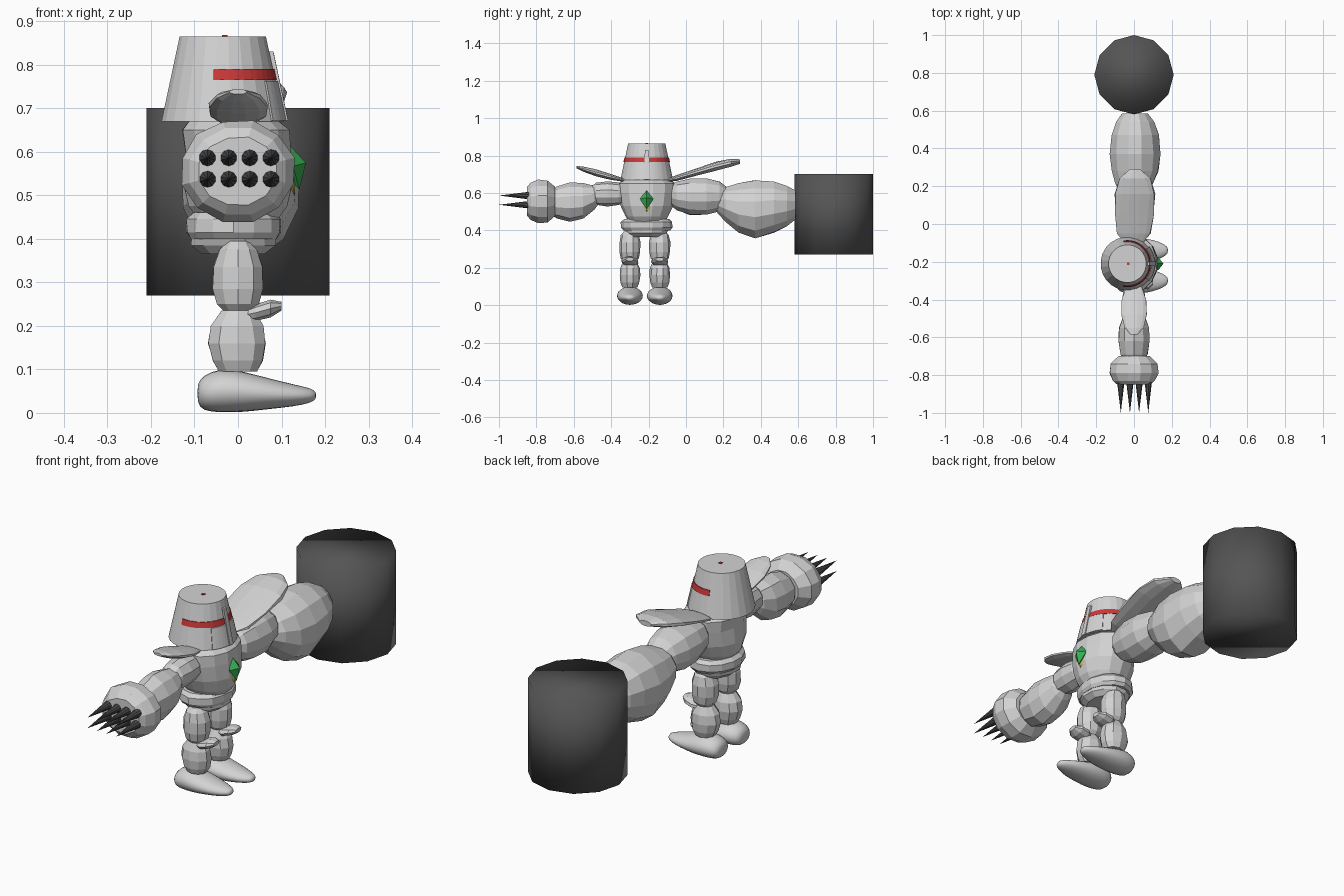
import bpy, bmesh, math, random
from mathutils import Vector

random.seed(4)
CY = -0.21  # body centre line


def material(name, rgb):
    m = bpy.data.materials.new(name)
    m.diffuse_color = (*rgb, 1)
    return m


STONE = material("light grey", (0.65, 0.65, 0.65))
DARK = material("dark grey", (0.09, 0.09, 0.09))
SPIKE = material("spike grey", (0.075, 0.075, 0.08))
RED = material("red", (0.6, 0.04, 0.04))
GREEN = material("green", (0.04, 0.42, 0.09))
GOLD = material("gold", (0.55, 0.46, 0.1))


def finish(name, bm, mat, smooth=False):
    bmesh.ops.recalc_face_normals(bm, faces=bm.faces[:])
    for f in bm.faces:
        f.smooth = smooth
    me = bpy.data.meshes.new(name)
    bm.to_mesh(me)
    bm.free()
    me.materials.append(mat)
    ob = bpy.data.objects.new(name, me)
    bpy.context.collection.objects.link(ob)
    return ob


def loft(name, axis, stations, n=10, jitter=0.03, mat=STONE, smooth=False):
    """Rings along an axis; station = (position, centre a, centre b, radius a, radius b)."""
    bm = bmesh.new()
    rings = []
    for t, ca, cb, ra, rb in stations:
        ring = []
        for i in range(n):
            a = 2 * math.pi * (i + 0.5) / n
            k = 1 + random.uniform(-jitter, jitter)
            p, q = ca + ra * k * math.cos(a), cb + rb * k * math.sin(a)
            co = {"x": (t, p, q), "y": (p, t, q), "z": (p, q, t)}[axis]
            ring.append(bm.verts.new(co))
        rings.append(ring)
    for r0, r1 in zip(rings, rings[1:]):
        for i in range(n):
            j = (i + 1) % n
            bm.faces.new((r0[i], r0[j], r1[j], r1[i]))
    bm.faces.new(rings[0])
    bm.faces.new(rings[-1])
    return finish(name, bm, mat, smooth)


def head_radius(z):
    return 0.142 - (z - 0.67) / 0.195 * 0.042


def head_arc(name, a0, a1, z0, z1, out, mat, steps=12):
    """Curved plate lying on the tapered head."""
    bm = bmesh.new()
    rows = []
    for i in range(steps + 1):
        a = math.radians(a0 + (a1 - a0) * i / steps)
        row = []
        for z, d in ((z0, -0.01), (z1, -0.01), (z1, out), (z0, out)):
            r = head_radius(z) + d
            row.append(bm.verts.new((-0.035 + r * math.cos(a), CY + r * math.sin(a), z)))
        rows.append(row)
    for r0, r1 in zip(rows, rows[1:]):
        for k in range(4):
            bm.faces.new((r0[k], r0[(k + 1) % 4], r1[(k + 1) % 4], r1[k]))
    bm.faces.new(rows[0])
    bm.faces.new(rows[-1])
    return finish(name, bm, mat)


def diamond(name, centre, sx, sy, sz, tilt, mat):
    """Octahedron leaning around the y axis."""
    bm = bmesh.new()
    v = [Vector(c) for c in ((sx, 0, 0), (-sx, 0, 0), (0, sy, 0), (0, -sy, 0), (0, 0, sz), (0, 0, -sz))]
    for p in v:
        bm.verts.new(p)
    bm.verts.ensure_lookup_table()
    for x in (0, 1):
        for y in (2, 3):
            for z in (4, 5):
                bm.faces.new([bm.verts[i] for i in (x, y, z)])
    ob = finish(name, bm, mat)
    ob.location = centre
    ob.rotation_euler = (0, tilt, 0)
    return ob


# Head, eye slit, face plate, nose guard and crown mark
loft("head", "z", [(0.67, -0.035, CY, 0.142, 0.142), (0.865, -0.035, CY, 0.1, 0.1)], 24, 0)
head_arc("eye_slit", -100, 100, 0.765, 0.79, 0.003, RED, 24)
head_arc("face_plate", -38, 38, 0.672, 0.763, 0.005, STONE)
head_arc("nose_guard", -5, 5, 0.672, 0.83, 0.009, STONE, 2)
loft("crown_mark", "z", [(0.86, -0.03, CY, 0.009, 0.009), (0.868, -0.03, CY, 0.009, 0.009)], 4, 0, RED)

# Torso, belt and pelvis
loft("torso", "z", [(0.44, 0, CY, 0.09, 0.095), (0.475, 0, CY, 0.115, 0.115), (0.53, 0, CY, 0.13, 0.14),
                    (0.6, 0, CY, 0.125, 0.155), (0.65, -0.005, CY, 0.125, 0.155),
                    (0.675, -0.01, CY, 0.1, 0.12)], 14, 0.015)
loft("belt", "z", [(0.4, -0.01, CY, 0.1, 0.125), (0.415, -0.01, CY, 0.11, 0.137),
                   (0.445, -0.01, CY, 0.11, 0.137), (0.46, -0.01, CY, 0.095, 0.12)], 14, 0.02)
loft("pelvis", "z", [(0.365, -0.01, CY, 0.075, 0.09), (0.385, -0.01, CY, 0.1, 0.11),
                     (0.41, -0.01, CY, 0.1, 0.12)], 12, 0.02)

# Chest jewel on a gold backing
diamond("jewel_backing", (0.116, CY, 0.568), 0.018, 0.046, 0.072, -0.2, GOLD)
diamond("jewel", (0.127, CY, 0.567), 0.03, 0.036, 0.056, -0.25, GREEN)

# Legs
for side, y in (("right", -0.30), ("left", -0.14)):
    loft(side + "_thigh", "z", [(0.23, 0, y, 0.03, 0.03), (0.25, 0, y, 0.05, 0.048), (0.285, 0, y, 0.06, 0.055),
                                (0.335, 0, y, 0.06, 0.056), (0.375, 0, y, 0.045, 0.048),
                                (0.395, 0, y, 0.025, 0.03)], 10)
    loft(side + "_shin", "z", [(0.095, 0, y, 0.045, 0.04), (0.12, 0, y, 0.06, 0.05), (0.16, -0.002, y, 0.07, 0.055),
                               (0.2, -0.002, y, 0.062, 0.052), (0.235, 0, y, 0.04, 0.035)], 10)
    loft(side + "_knee_pad", "x", [(0.015, y, 0.225, 0.03, 0.012), (0.04, y, 0.23, 0.046, 0.02),
                                   (0.075, y, 0.24, 0.045, 0.02), (0.1, y, 0.245, 0.022, 0.01)], 9, 0.06)
    foot = loft(side + "_foot", "x", [(-0.094, y, 0.045, 0.03, 0.022), (-0.082, y, 0.045, 0.058, 0.042),
                                      (-0.04, y, 0.052, 0.071, 0.053), (0.01, y, 0.049, 0.073, 0.049),
                                      (0.07, y, 0.044, 0.066, 0.037), (0.13, y, 0.04, 0.05, 0.026),
                                      (0.17, y, 0.04, 0.028, 0.017), (0.18, y, 0.04, 0.012, 0.008)],
                12, 0.015, STONE, True)
    foot.modifiers.new("rounding", "SUBSURF").levels = 1

# Big left arm with its drum
loft("left_upper_arm", "y", [(-0.09, 0, 0.59, 0.05, 0.05), (-0.05, 0, 0.585, 0.085, 0.08),
                             (0.02, 0, 0.58, 0.1, 0.1), (0.11, 0, 0.58, 0.1, 0.1),
                             (0.18, 0, 0.58, 0.08, 0.082), (0.23, 0, 0.575, 0.05, 0.05)], 12)
loft("left_forearm", "y", [(0.16, 0, 0.55, 0.055, 0.05), (0.21, 0, 0.54, 0.1, 0.095), (0.28, 0.005, 0.52, 0.128, 0.135),
                           (0.37, 0.005, 0.512, 0.137, 0.158), (0.47, 0.005, 0.525, 0.13, 0.14),
                           (0.54, 0.005, 0.53, 0.105, 0.11), (0.585, 0.005, 0.535, 0.07, 0.08)], 12, 0.025)
bpy.ops.mesh.primitive_cylinder_add(vertices=12, radius=0.21, depth=0.43, location=(0, 0.79, 0.485))
drum = bpy.context.object
drum.name = "drum_hand"
drum.data.materials.append(DARK)
bpy.ops.object.shade_smooth()

# Right arm with spiked fist
loft("right_upper_arm", "y", [(-0.52, 0, 0.59, 0.03, 0.035), (-0.48, 0, 0.595, 0.058, 0.06),
                              (-0.42, 0, 0.595, 0.065, 0.066), (-0.36, 0, 0.595, 0.06, 0.06),
                              (-0.32, 0, 0.595, 0.04, 0.045)], 10)
loft("right_forearm", "y", [(-0.73, 0, 0.55, 0.055, 0.06), (-0.69, 0, 0.55, 0.075, 0.085),
                            (-0.62, 0, 0.55, 0.086, 0.104), (-0.55, 0, 0.555, 0.083, 0.095),
                            (-0.49, 0, 0.575, 0.06, 0.065), (-0.465, 0, 0.58, 0.03, 0.035)], 10)
loft("right_fist", "y", [(-0.85, 0, 0.555, 0.092, 0.08), (-0.83, 0, 0.555, 0.115, 0.103),
                         (-0.79, 0, 0.555, 0.134, 0.119), (-0.74, 0, 0.555, 0.128, 0.115),
                         (-0.7, 0, 0.555, 0.085, 0.08)], 12, 0.02)
for i in range(4):
    for z in (0.537, 0.586):
        bpy.ops.mesh.primitive_cone_add(vertices=10, radius1=0.02, radius2=0, depth=0.16,
                                        location=(-0.07 + 0.0485 * i, -0.92, z), rotation=(math.pi / 2, 0, 0))
        bpy.context.object.name = "knuckle_spike"
        bpy.context.object.data.materials.append(SPIKE)

# Winged shoulder pads rising outwards
loft("left_shoulder_pad", "y", [(-0.1, 0.0, 0.667, 0.05, 0.008), (-0.05, 0.0, 0.68, 0.09, 0.016),
                                (0.05, 0.0, 0.71, 0.105, 0.02), (0.16, 0.005, 0.743, 0.108, 0.024),
                                (0.24, 0.005, 0.762, 0.085, 0.022), (0.29, 0.005, 0.768, 0.03, 0.012)], 12, 0.05)
loft("right_shoulder_pad", "y", [(-0.585, 0, 0.738, 0.02, 0.006), (-0.55, 0, 0.727, 0.052, 0.014),
                                 (-0.48, 0, 0.707, 0.07, 0.019), (-0.4, 0, 0.685, 0.066, 0.016),
                                 (-0.33, 0, 0.668, 0.04, 0.009)], 12, 0.05)
